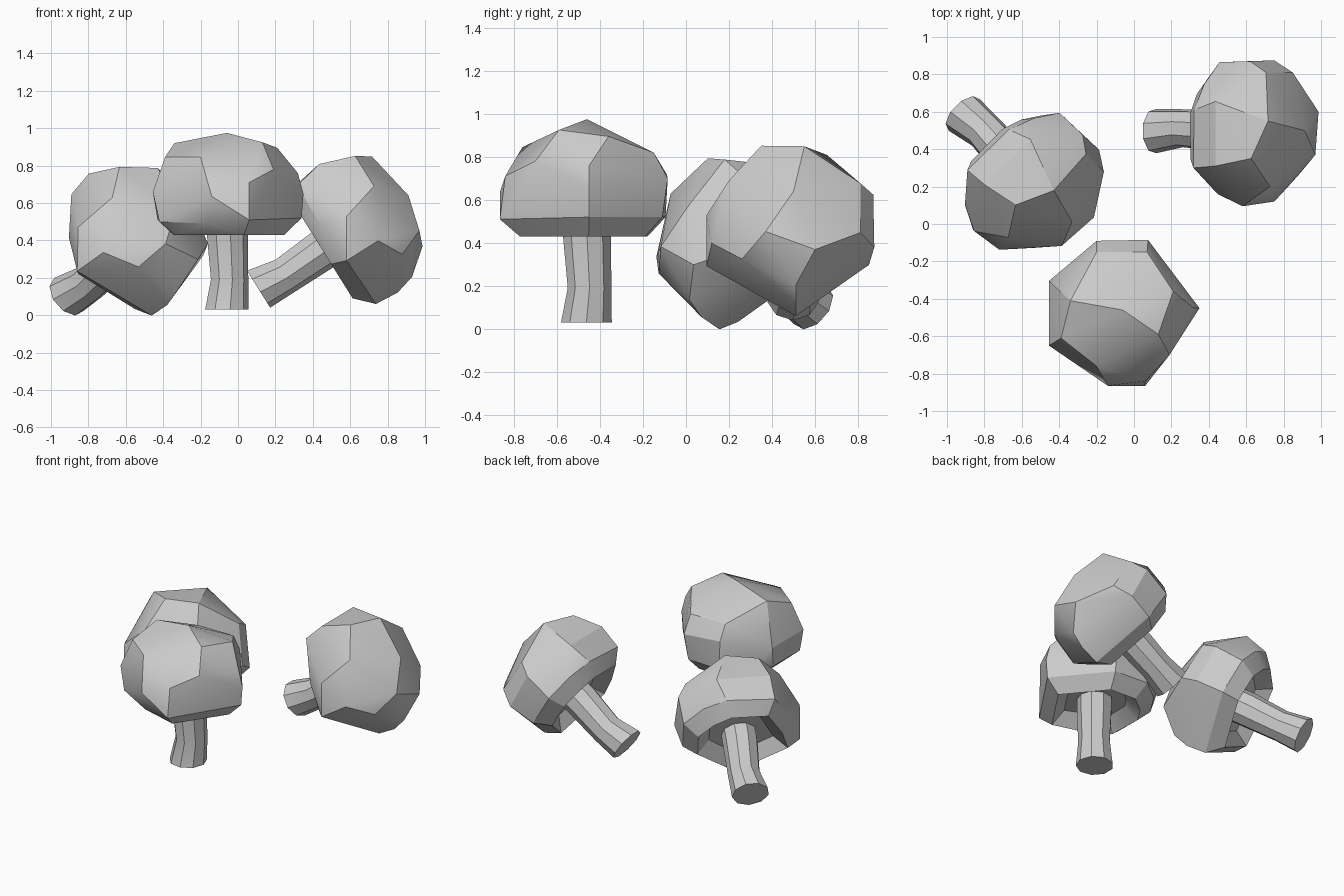
import bpy
import bmesh
from math import cos, sin, pi, radians

cube = bpy.data.objects.get("Cube")
if cube:
    bpy.data.objects.remove(cube, do_unlink=True)

# Single stone-grey material
grey = bpy.data.materials.new("plain_grey")
grey.use_nodes = True
grey.diffuse_color = (0.6, 0.6, 0.6, 1)
grey.node_tree.nodes["Principled BSDF"].inputs["Base Color"].default_value = grey.diffuse_color

# Faceted cap: crown points, shoulder ring and the lower rim
CROWN = [(0, 0, .945), (-.28, .05, .89), (.19, -.13, .895), (.27, .1, .865),
         (-.14, -.3, .815), (-.33, -.15, .815), (-.14, .31, .79), (.13, .31, .79),
         (.38, .01, .73), (.25, -.24, .75)]
SHOULDER = [(-.14, .37, .69), (.135, .375, .67), (.41, .01, .62), (.12, -.38, .68),
            (-.08, -.405, .605), (-.395, -.19, .63), (-.395, .155, .63)]
RIM = [(-.13, .365, .49), (.12, .35, .49), (.4, .01, .49), (.12, -.405, .48),
       (-.1, -.34, .46), (-.36, -.2, .47), (-.37, .11, .48), (-.28, .25, .49)]
BASE_HEIGHT = .4


def finish(bm, name):
    """Turn a bmesh into a mesh with the grey material."""
    bmesh.ops.recalc_face_normals(bm, faces=bm.faces)
    mesh = bpy.data.meshes.new(name)
    bm.to_mesh(mesh)
    bm.free()
    mesh.materials.append(grey)
    return mesh


def make_cap():
    bm = bmesh.new()
    base = [(x * .77, y * .77, BASE_HEIGHT) for x, y, _ in RIM]
    points = [bm.verts.new(p) for p in CROWN + SHOULDER + RIM + base]
    hull = bmesh.ops.convex_hull(bm, input=points)
    spare = {v for v in hull["geom_interior"] if isinstance(v, bmesh.types.BMVert)}
    bmesh.ops.delete(bm, geom=list(spare), context="VERTS")
    # Merge the flat underside, then sink a sloping hollow into it
    bmesh.ops.dissolve_limit(bm, angle_limit=radians(2), verts=bm.verts, edges=bm.edges)
    under = min(bm.faces, key=lambda f: f.calc_center_median().z)
    bmesh.ops.inset_region(bm, faces=[under], thickness=.09)
    for v in under.verts:
        v.co.z += .08
    return finish(bm, "cap")


def make_stem(sides=9):
    # Slightly bowed stalk: (centre offset, radius, height)
    bm = bmesh.new()
    rings = []
    for off, r, z in [(-.003, .12, 0), (.012, .103, .16), (0, .113, .4), (0, .113, .52)]:
        rings.append([bm.verts.new((off + r * cos(2 * pi * i / sides),
                                    off + r * sin(2 * pi * i / sides), z))
                      for i in range(sides)])
    for low, high in zip(rings, rings[1:]):
        for i in range(sides):
            j = (i + 1) % sides
            bm.faces.new((low[i], low[j], high[j], high[i]))
    bm.faces.new(rings[0])
    bm.faces.new(rings[-1])
    return finish(bm, "stem")


# Foot position, lean and heading of each mushroom
PLACES = {"upright": ((-.06, -.46, .03), 0, 0),
          "left_leaning": ((.11, .5, .14), 58, 0),
          "right_leaning": ((-.91, .59, .1), 60, -45)}

for place, (foot, lean, heading) in PLACES.items():
    for mesh in (make_cap(), make_stem()):
        part = mesh.name.split(".")[0]
        obj = bpy.data.objects.new(f"{place}_{part}", mesh)
        obj.location = foot
        obj.rotation_euler = (0, radians(lean), radians(heading))
        bpy.context.collection.objects.link(obj)
        bpy.ops.object.select_all(action="DESELECT")
        obj.select_set(True)
        bpy.context.view_layer.objects.active = obj
        bpy.ops.object.shade_smooth_by_angle(angle=radians(26))
